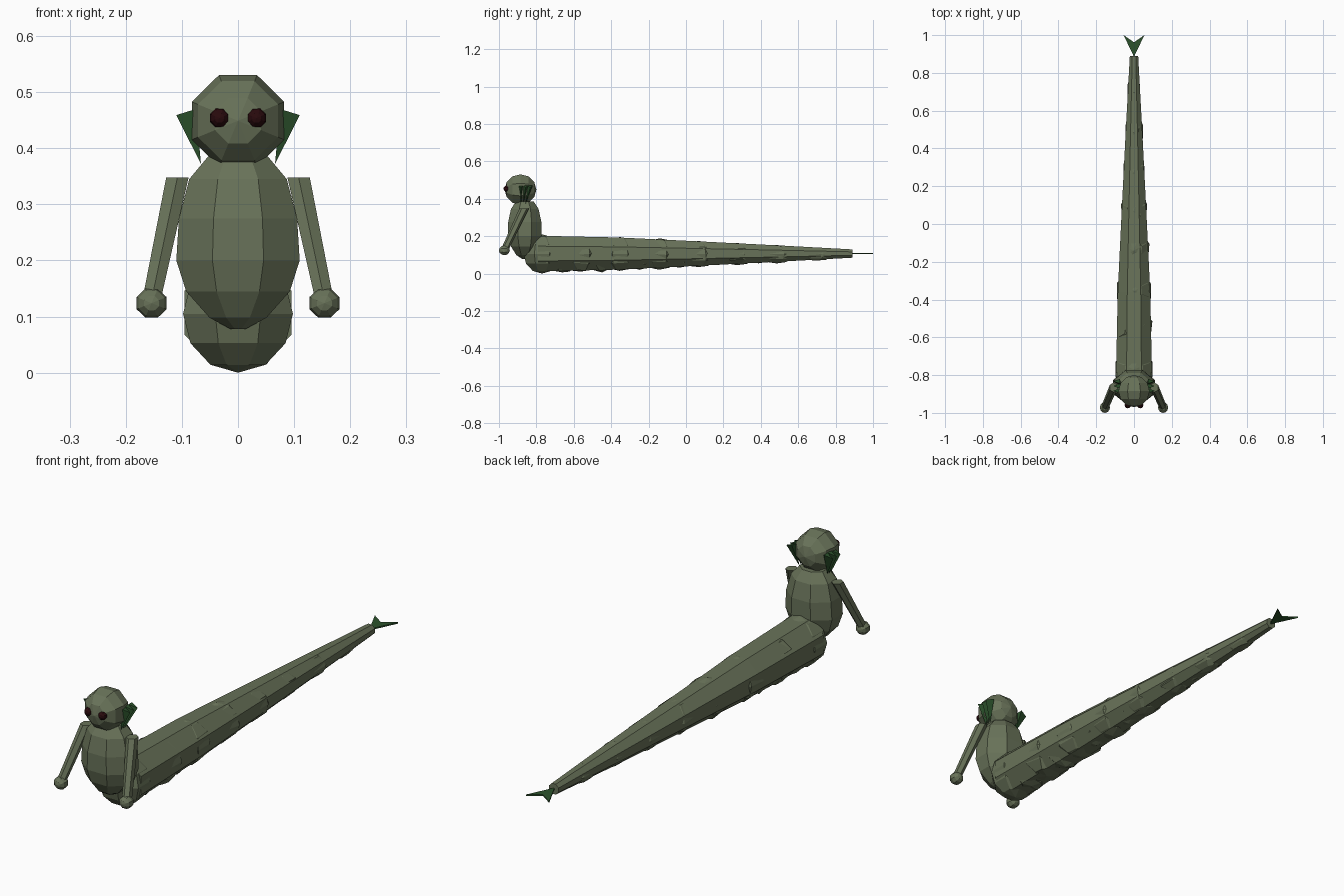
import bpy, bmesh, math, random
from mathutils import Vector, Matrix

random.seed(4)
cube = bpy.data.objects.get("Cube")
if cube:
    bpy.data.objects.remove(cube, do_unlink=True)


def material(name, color):
    m = bpy.data.materials.new(name)
    m.use_nodes = True
    m.diffuse_color = (*color, 1)
    m.node_tree.nodes["Principled BSDF"].inputs["Base Color"].default_value = (*color, 1)
    return m


SKIN = material("moss_skin", (0.14, 0.17, 0.10))
FIN = material("fin_green", (0.025, 0.085, 0.025))
EYE = material("dark_red_eye", (0.022, 0.003, 0.004))


def finish(bm, name, mat):
    bmesh.ops.recalc_face_normals(bm, faces=bm.faces)
    mesh = bpy.data.meshes.new(name)
    bm.to_mesh(mesh)
    bm.free()
    mesh.materials.append(mat)
    obj = bpy.data.objects.new(name, mesh)
    bpy.context.collection.objects.link(obj)
    return obj


def ball(name, center, size, mat=SKIN, along_y=False, segs=8, rings=6, jitter=0.0):
    """Faceted ball; along_y turns its poles to front and back."""
    bm = bmesh.new()
    bmesh.ops.create_uvsphere(bm, u_segments=segs, v_segments=rings, radius=1)
    turn = Matrix.Rotation(math.pi / segs, 4, 'Z')
    if along_y:
        turn = Matrix.Rotation(math.pi / 2, 4, 'X') @ turn
    bm.transform(Matrix.Translation(center) @ Matrix.Diagonal((*size, 1)) @ turn)
    for v in bm.verts:
        v.co += Vector([random.uniform(-jitter, jitter) for _ in range(3)])
    return finish(bm, name, mat)


def loft(name, sections, sides, axis='Z', mat=SKIN):
    """Skin through polygon sections given as (center, radius_a, radius_b)."""
    bm = bmesh.new()
    loops = []
    for center, ra, rb in sections:
        loop = []
        for i in range(sides):
            a = 2 * math.pi * (i + 0.5) / sides
            u, w = ra * math.cos(a), rb * math.sin(a)
            offset = Vector((u, w, 0)) if axis == 'Z' else Vector((u, 0, w))
            loop.append(bm.verts.new(Vector(center) + offset))
        loops.append(loop)
    for a, b in zip(loops, loops[1:]):
        for i in range(sides):
            j = (i + 1) % sides
            bm.faces.new((a[i], a[j], b[j], b[i]))
    bm.faces.new(loops[0])
    bm.faces.new(loops[-1])
    return finish(bm, name, mat)


# Long tapering tail
TAIL_Z = 0.107
tail = [(-0.79, 0.103), (-0.36, 0.093), (0.06, 0.071), (0.48, 0.048), (0.89, 0.024)]
loft("tail", [((0, y, TAIL_Z), r, r) for y, r in tail], 8, 'Y')


def tail_radius(y):
    for (y0, r0), (y1, r1) in zip(tail, tail[1:]):
        if y <= y1:
            return r0 + (r1 - r0) * max(0, y - y0) / (y1 - y0)
    return tail[-1][1]


# Hips, then the lumps that show along the tail and belly
ball("hips", (0, -0.77, 0.105), (0.106, 0.106, 0.105))
for i in range(1, 8):
    y = -0.77 + 0.209 * i
    r = tail_radius(y)
    ball(f"tail_lump_{i}", (0, y, TAIL_Z - 0.003), (r * 1.03, 0.11, r * 1.0),
         jitter=0.05 * r)
    ball(f"belly_lump_{i}", (0, y - 0.1, TAIL_Z - 0.25 * r), (r * 0.85, 0.085, r * 0.8),
         jitter=0.06 * r)

# Torso
torso = [(0.078, 0.015, 0.015), (0.098, 0.055, 0.048), (0.145, 0.1, 0.08),
         (0.2, 0.119, 0.096), (0.275, 0.114, 0.096), (0.345, 0.094, 0.08),
         (0.385, 0.058, 0.052)]
loft("torso", [((0, -0.862, z), a, b) for z, a, b in torso], 8)

# Head
ball("head", (0, -0.885, 0.449), (0.089, 0.085, 0.088), along_y=True)

for side, s in (("left", 1), ("right", -1)):
    # Eyes
    ball(f"{side}_eye", (s * 0.033, -0.958, 0.454), (0.018, 0.018, 0.018), EYE, True)
    # Arms and hands
    loft(f"{side}_arm", [((s * 0.108, -0.865, 0.348), 0.023, 0.026),
                         ((s * 0.153, -0.966, 0.135), 0.019, 0.021)], 6)
    ball(f"{side}_hand", (s * 0.154, -0.971, 0.124), (0.029, 0.029, 0.028), SKIN, True)
    # Ear fins: a fan of three narrow wedges pointing down
    bm = bmesh.new()
    for k in range(3):
        y = -0.895 + 0.025 * k
        tip = bm.verts.new((s * 0.066, -0.87 + 0.012 * (k - 1), 0.372))
        top = [bm.verts.new(p) for p in ((s * 0.075, y, 0.47), (s * 0.11, y + 0.012, 0.459),
                                         (s * 0.075, y + 0.025, 0.47))]
        bm.faces.new(top)
        for i in range(3):
            bm.faces.new((top[i], top[(i + 1) % 3], tip))
    finish(bm, f"{side}_ear_fin", FIN)

# Forked tail fin
bm = bmesh.new()
for s in (1, -1):
    outline = ((0, 0.885), (s * 0.055, 1.0), (0, 0.962))
    lo, hi = [[bm.verts.new((x, y, TAIL_Z + dz)) for x, y in outline] for dz in (-0.003, 0.003)]
    bm.faces.new(lo)
    bm.faces.new(hi)
    for i in range(2):
        bm.faces.new((lo[i], lo[i + 1], hi[i + 1], hi[i]))
bmesh.ops.remove_doubles(bm, verts=bm.verts, dist=0.0001)
finish(bm, "tail_fin", FIN)
